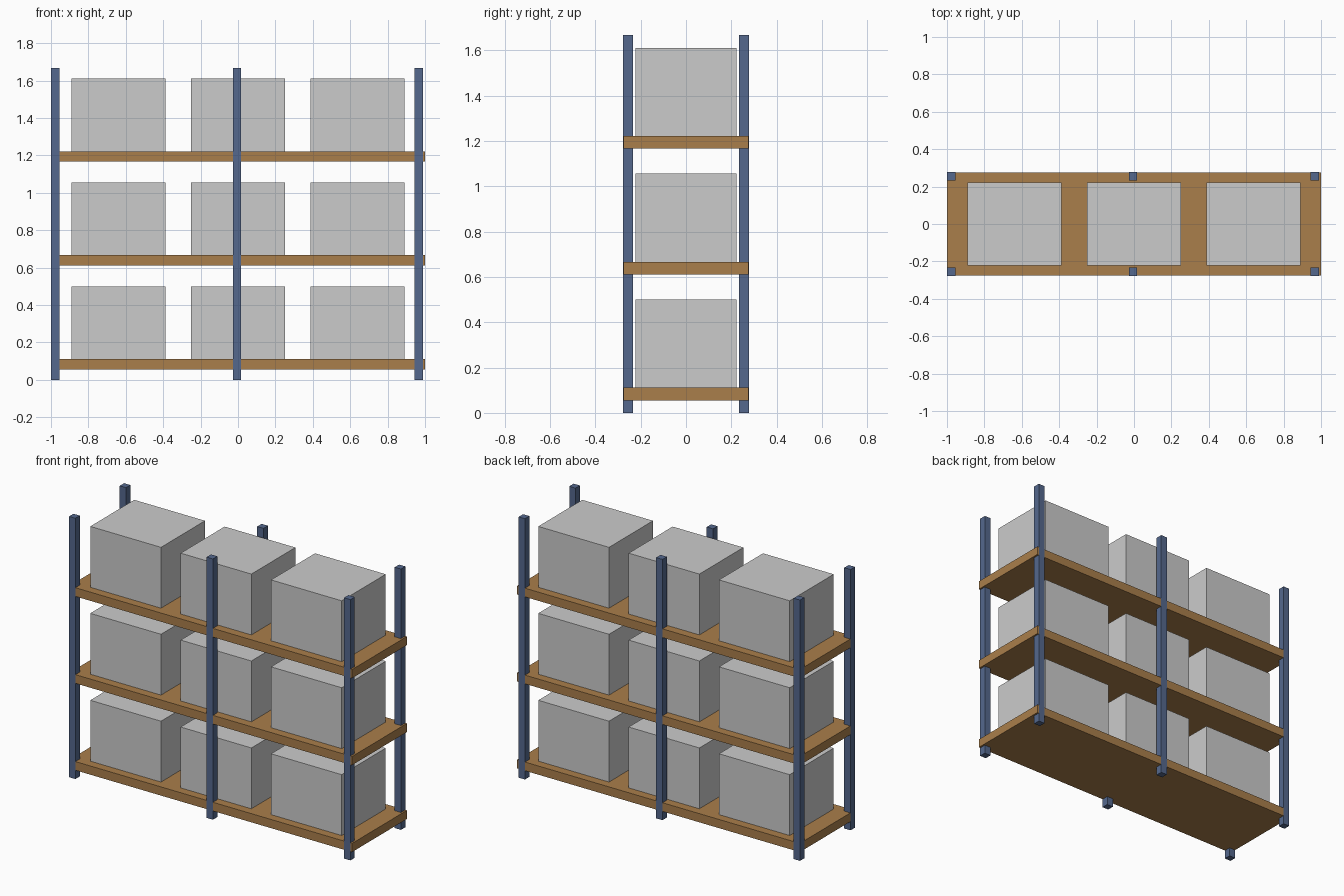
import bpy

if "Cube" in bpy.data.objects:
    bpy.data.objects.remove(bpy.data.objects["Cube"])

U = 1 / 18  # module: shelf thickness


def material(name, color):
    m = bpy.data.materials.new(name)
    m.diffuse_color = color
    m.use_nodes = True
    m.node_tree.nodes["Principled BSDF"].inputs["Base Color"].default_value = m.diffuse_color
    return m


def box(name, lo, hi, mat=None):
    """Box between two corners given in modules."""
    bpy.ops.mesh.primitive_cube_add(
        size=1, location=[(a + b) / 2 * U for a, b in zip(lo, hi)])
    ob = bpy.context.object
    ob.name = name
    ob.scale = [(b - a) * U for a, b in zip(lo, hi)]
    bpy.ops.object.transform_apply(location=False, rotation=False, scale=True)
    if mat:
        ob.data.materials.append(mat)
    return ob


steel = material("blue_steel", (0.09, 0.14, 0.27, 1))
wood = material("wood", (0.40, 0.21, 0.07, 1))

# Posts: three along the length, front and back
POST = 0.8
for col, x in zip(("left", "middle", "right"), (-18, -0.5, 17)):
    for row, y in (("front", -5), ("back", 5 - POST)):
        box(f"{row}_{col}_post", (x, y, 0), (x + POST, y + POST, 30), steel)

# Shelf boards (a hair inside the post faces) with three crates each
GAP = 0.02
for level, z in zip(("lower", "middle", "upper"), (1, 11, 21)):
    box(f"{level}_shelf", (-18 + GAP, -5 + GAP, z), (18, 5 - GAP, z + 1), wood)
    for col, x in zip(("left", "centre", "right"), (-11.5, 0, 11.5)):
        box(f"{level}_{col}_crate", (x - 4.5, -4, z + 1), (x + 4.5, 4, z + 8))
